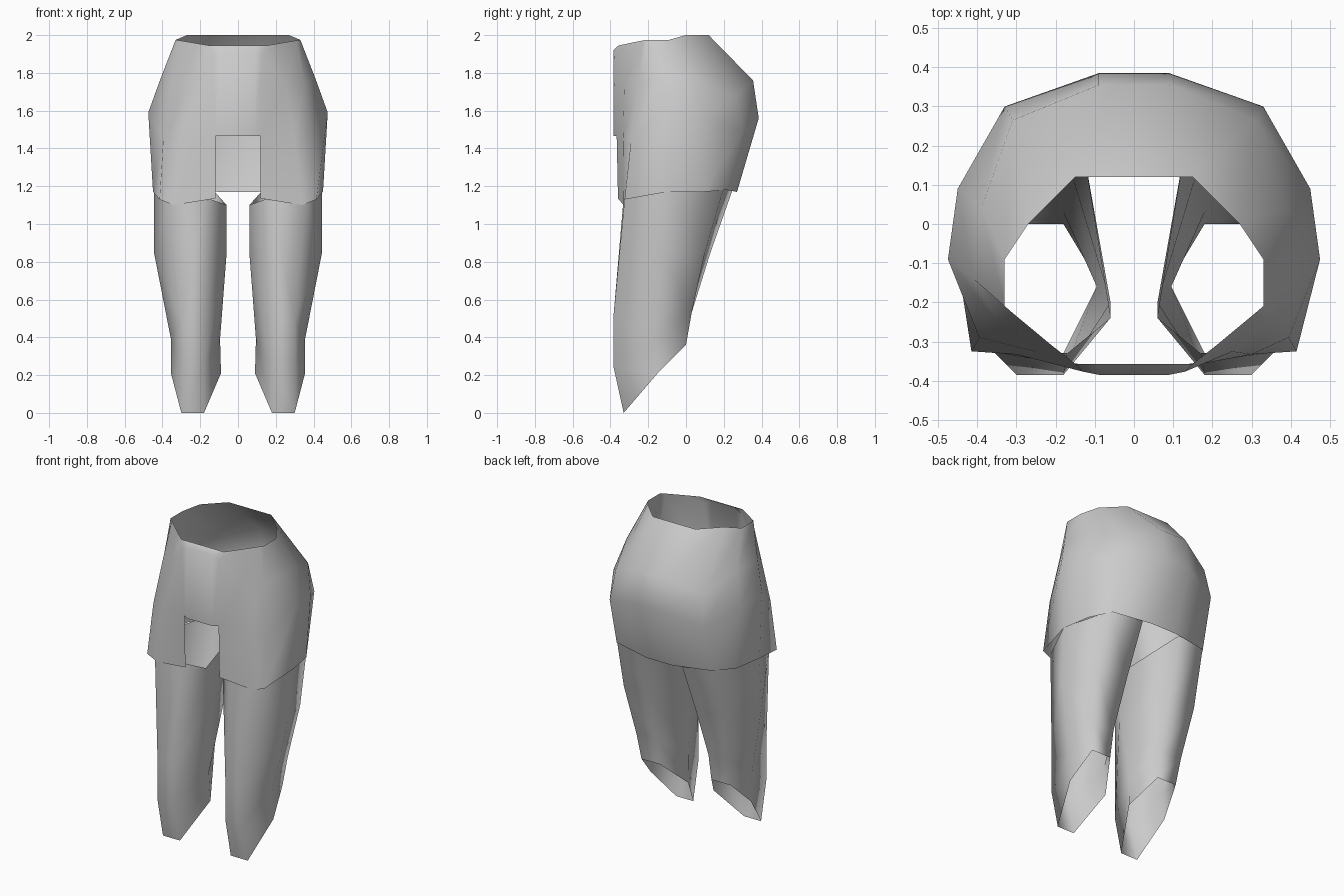
import bpy
import bmesh
from mathutils import Vector

cube = bpy.data.objects.get("Cube")
if cube:
    bpy.data.objects.remove(cube, do_unlink=True)

cloth = bpy.data.materials.new("plain grey cloth")
cloth.use_nodes = True
cloth.diffuse_color = (0.6, 0.6, 0.6, 1)
cloth.node_tree.nodes["Principled BSDF"].inputs["Base Color"].default_value = (0.6, 0.6, 0.6, 1)


def mirrored(points):
    """Complete a half ring, running from back to front, across x."""
    return points + [(-x, y, z) for x, y, z in reversed(points)]


def loft(name, rings, skip=()):
    """Open tube through equal rings; skip lists (band, side) gaps."""
    bm = bmesh.new()
    rows = [[bm.verts.new(Vector(p)) for p in ring] for ring in rings]
    count = len(rows[0])
    for band, (upper, lower) in enumerate(zip(rows, rows[1:])):
        for side in range(count):
            if (band, side) in skip:
                continue
            after = (side + 1) % count
            bm.faces.new((upper[side], lower[side], lower[after], upper[after]))
    loose = [v for v in bm.verts if not v.link_faces]
    bmesh.ops.delete(bm, geom=loose, context="VERTS")
    bmesh.ops.recalc_face_normals(bm, faces=bm.faces)
    for face in bm.faces:
        face.smooth = True
    mesh = bpy.data.meshes.new(name)
    bm.to_mesh(mesh)
    bm.free()
    mesh.materials.append(cloth)
    obj = bpy.data.objects.new(name, mesh)
    bpy.context.collection.objects.link(obj)
    return obj


# Hip shell: half rings listed from the back centre round to the front centre
waist = [(.15, .12, 2), (.27, 0, 2), (.33, -.09, 1.975), (.33, -.21, 1.975),
         (.31, -.227, 1.972), (.21, -.31, 1.955), (.15, -.357, 1.945), (.09, -.357, 1.945)]
upper_hip = [(.09, .355, 1.76), (.31, .265, 1.68), (.39, .04, 1.77), (.41, -.14, 1.77),
             (.35, -.25, 1.75), (.25, -.326, 1.75), (.13, -.377, 1.9), (.09, -.385, 1.92)]
wide_hip = [(.09, .385, 1.56), (.33, .3, 1.49), (.45, .09, 1.57), (.475, -.09, 1.59),
            (.395, -.29, 1.45), (.3, -.333, 1.45), (.12, -.367, 1.465), (.09, -.385, 1.465)]
hem = [(.09, .27, 1.17), (.34, .215, 1.18), (.42, .09, 1.17), (.45, -.1, 1.17),
       (.415, -.325, 1.13), (.34, -.33, 1.1), (.12, -.36, 1.135), (.09, -.36, 1.135)]
# The three front sides of the lowest band stay open as a square notch
loft("hip_shell", [mirrored(r) for r in (waist, upper_hip, wide_hip, hem)],
     skip={(2, 6), (2, 7), (2, 8)})

# Legs: six-sided rings, starting at the inner front corner
thigh_top = [(.17, -.33, 1.14), (.36, -.325, 1.13), (.445, -.1, 1.18),
             (.35, .2, 1.19), (.14, .25, 1.19), (.06, -.24, 1.1)]
knee = [(.18, -.385, .5), (.3, -.385, .5), (.445, -.13, .85),
        (.37, .1, .85), (.16, .13, .85), (.06, -.2, .85)]
shin = [(.18, -.385, .25), (.3, -.385, .25), (.355, -.16, .39),
        (.33, .03, .53), (.18, .03, .53), (.095, -.16, .39)]
cuff = [(.18, -.33, 0), (.3, -.33, 0), (.355, -.15, .21),
        (.315, 0, .36), (.18, 0, .36), (.09, -.15, .21)]
for name, sign in (("left_leg", 1), ("right_leg", -1)):
    loft(name, [[(sign * x, y, z) for x, y, z in ring]
                for ring in (thigh_top, knee, shin, cuff)])
